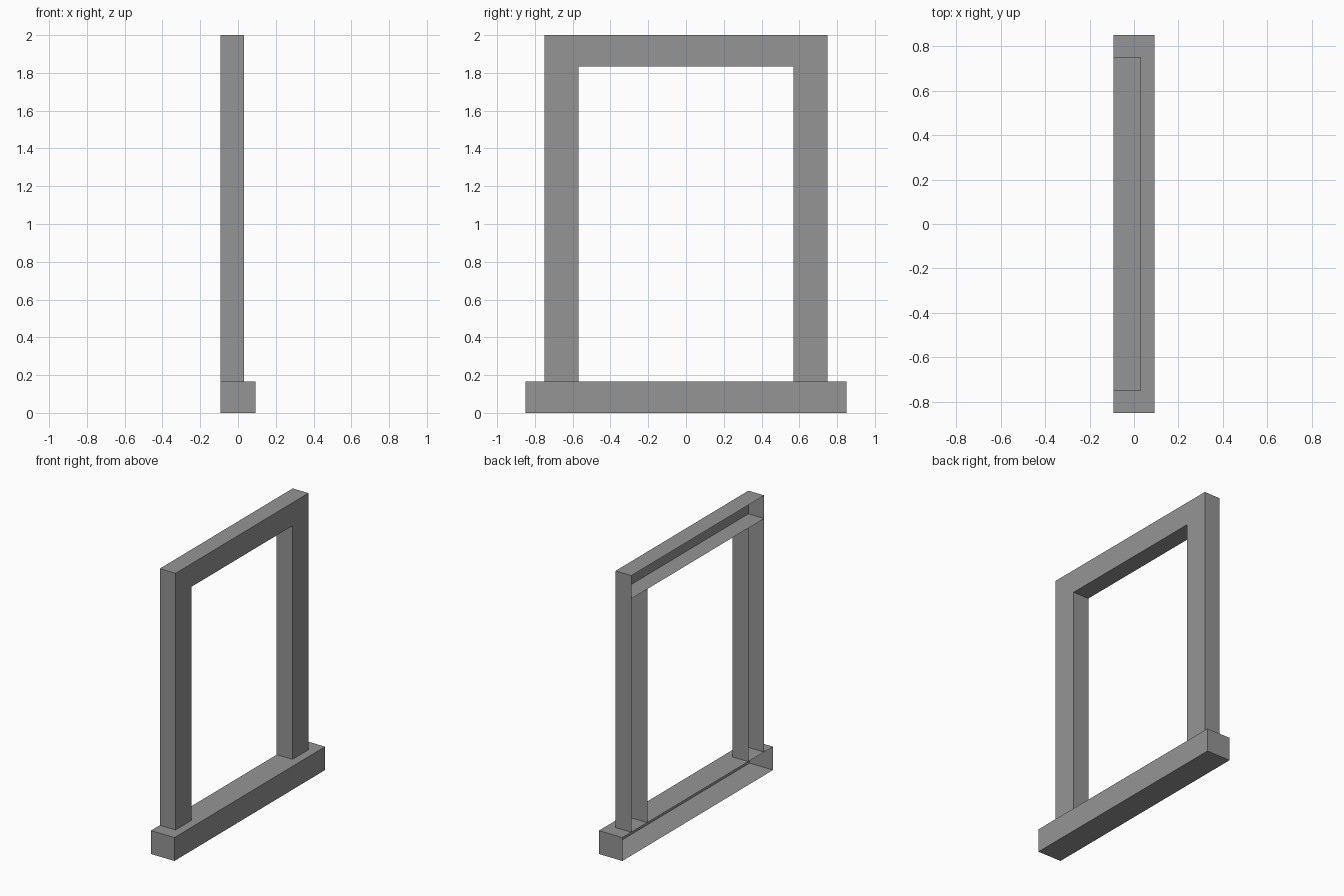
import bpy
import bmesh
from mathutils import Vector

if "Cube" in bpy.data.objects:
    bpy.data.objects.remove(bpy.data.objects["Cube"], do_unlink=True)

# Single flat colour for the whole frame
grey = bpy.data.materials.new("mid_grey")
grey.use_nodes = True
colour = (0.3, 0.3, 0.3, 1)
grey.diffuse_color = colour
grey.node_tree.nodes["Principled BSDF"].inputs["Base Color"].default_value = colour

BACK, FACE, SILL_FACE = -0.093, 0.032, 0.093
SILL_TOP, HEAD_BOTTOM, TOP = 0.167, 1.835, 2.0
OUTER, INNER, SILL_HALF = 0.75, 0.57, 0.85


def trim(name, low, high, open_ends=False):
    """Thin-walled moulding, hollow at the wall side (-x)."""
    low, high = Vector(low), Vector(high)
    bm = bmesh.new()
    bmesh.ops.create_cube(bm, size=1)
    bmesh.ops.scale(bm, vec=high - low, verts=bm.verts)
    bmesh.ops.translate(bm, vec=(low + high) / 2, verts=bm.verts)
    bm.normal_update()
    removed = [f for f in bm.faces
               if f.normal.x < -0.5 or (open_ends and abs(f.normal.z) > 0.5)]
    bmesh.ops.delete(bm, geom=removed, context='FACES')
    mesh = bpy.data.meshes.new(name)
    bm.to_mesh(mesh)
    bm.free()
    mesh.materials.append(grey)
    obj = bpy.data.objects.new(name, mesh)
    bpy.context.collection.objects.link(obj)
    return obj


# Projecting sill and top rail
trim("sill", (BACK, -SILL_HALF, 0), (SILL_FACE, SILL_HALF, SILL_TOP))
trim("top_rail", (BACK, -OUTER, HEAD_BOTTOM), (FACE, OUTER, TOP))

# Upright side posts
for name, y0, y1 in (("front_post", -OUTER, -INNER), ("back_post", INNER, OUTER)):
    trim(name, (BACK, y0, SILL_TOP), (FACE, y1, HEAD_BOTTOM), open_ends=True)
